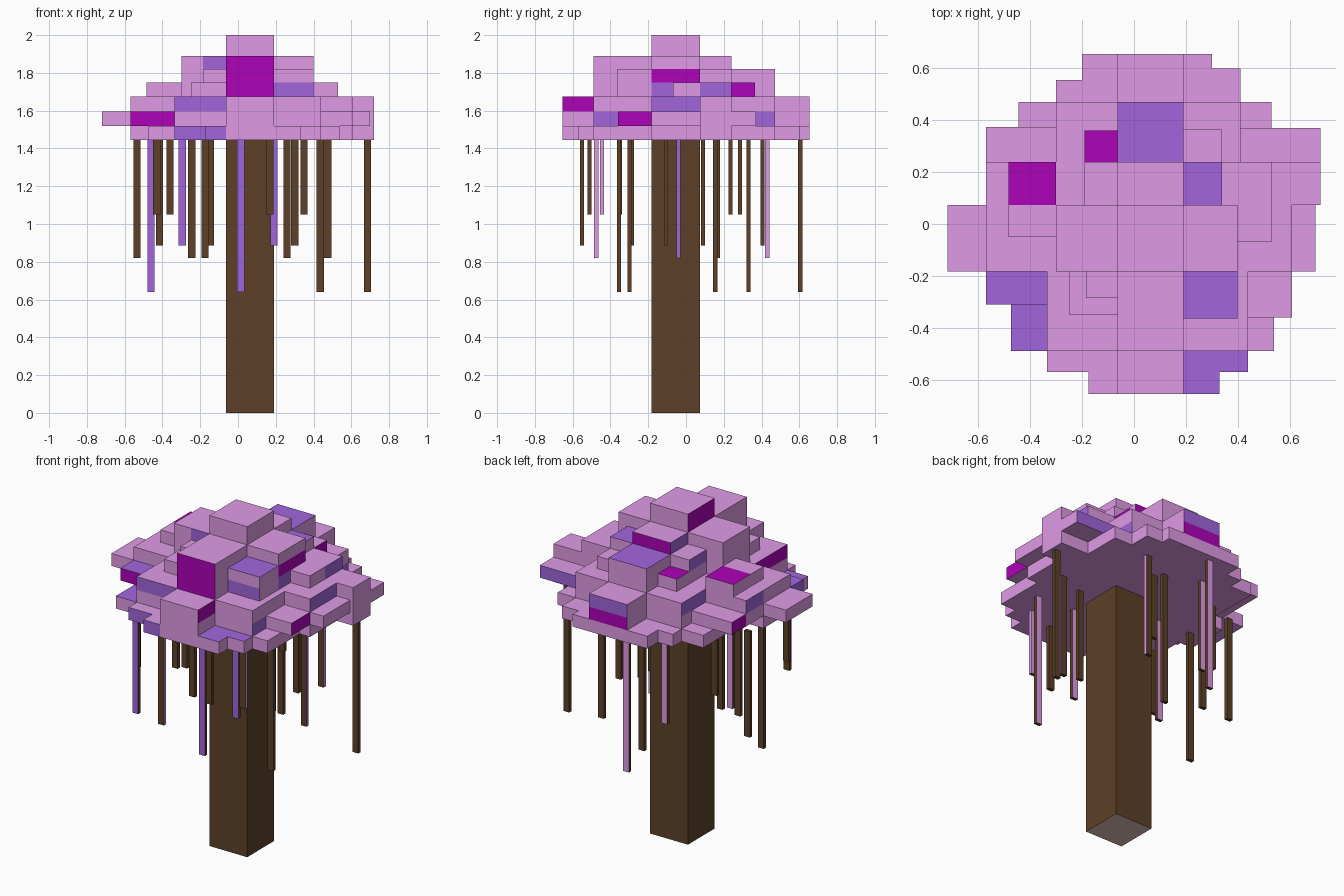
import bpy
import bmesh
from mathutils import Vector

if "Cube" in bpy.data.objects:
    bpy.data.objects.remove(bpy.data.objects["Cube"], do_unlink=True)

# Materials
COLOURS = {
    "pink": (.74, .33, .79), "purple": (.36, .13, .72), "magenta": (.42, .001, .48),
    "brown": (.11, .051, .02), "beige": (.72, .53, .47),
}
NAMES = list(COLOURS)
MATERIALS = []
for name, rgb in COLOURS.items():
    mat = bpy.data.materials.new(name)
    mat.use_nodes = True
    mat.diffuse_color = (*rgb, 1)
    shader = mat.node_tree.nodes["Principled BSDF"]
    shader.inputs["Base Color"].default_value = (*rgb, 1)
    shader.inputs["Roughness"].default_value = .9
    MATERIALS.append(mat)

SIDES = {
    "front": Vector((0, -1, 0)), "back": Vector((0, 1, 0)), "left": Vector((-1, 0, 0)),
    "right": Vector((1, 0, 0)), "top": Vector((0, 0, 1)), "bottom": Vector((0, 0, -1)),
}


def add_box(bm, low, high, base, paint):
    """Add a box whose named sides may have their own colour."""
    low, high = Vector(low), Vector(high)
    verts = bmesh.ops.create_cube(bm, size=1)["verts"]
    for v in verts:
        v.co = (low + high) / 2 + v.co * (high - low)
    faces = {f for v in verts for f in v.link_faces}
    for face in faces:
        face.normal_update()
        face.material_index = NAMES.index(base)
        for side, colour in paint.items():
            if face.normal.dot(SIDES[side]) > .9:
                face.material_index = NAMES.index(colour)


def finish(bm, name):
    mesh = bpy.data.meshes.new(name)
    bm.to_mesh(mesh)
    bm.free()
    for mat in MATERIALS:
        mesh.materials.append(mat)
    obj = bpy.data.objects.new(name, mesh)
    bpy.context.scene.collection.objects.link(obj)


def slab(x0, x1, y0, y1, **paint):
    return (x0, x1, y0, y1, paint)


def tier(name, bottom, top, slabs):
    """One canopy layer made of slabs, measured in hundredths."""
    bm = bmesh.new()
    for x0, x1, y0, y1, paint in slabs:
        add_box(bm, (x0 / 100, y0 / 100, bottom), (x1 / 100, y1 / 100, top), "pink", paint)
    finish(bm, name)


# Central square shared by the trunk and the cross arms
L, R, F, B = -6.4, 19, -18.3, 7.3

# Trunk
bm = bmesh.new()
add_box(bm, (L / 100, F / 100, 0), (R / 100, B / 100, 1.46), "brown", {"bottom": "beige"})
finish(bm, "trunk")

# Canopy, from the lowest layer to the crown
tier("canopy_base", 1.445, 1.52, [
    slab(L, R, -65.5, 65.5),
    slab(-57, L, F, B), slab(R, 61, F, B),
    slab(R, 44, -57, F, top="purple"), slab(R, 33, -65.5, -57, top="purple"),
    slab(44, 54, -49, F),
    slab(-33.5, L, -57, F, front="purple"), slab(-17.5, L, -65.5, -57, front="purple"),
    slab(-47.5, -33.5, -49, F, top="purple"),
    slab(-30, L, B, 55.5), slab(-20, L, 55.5, 65.5), slab(-44.5, -30, B, 47),
    slab(R, 41, B, 60), slab(R, 30, 60, 65.5), slab(41, 53, B, 47), slab(53, 72, B, 24),
])
tier("canopy_lower", 1.52, 1.595, [
    slab(L, R, -65.5, 65.5, back="magenta"),
    slab(-72, L, F, B), slab(R, 70, F, B),
    slab(R, 44, -49, F, right="purple"), slab(44, 61, -36, F, right="magenta"),
    slab(-33.5, L, -49, F),
    slab(-57, -33.5, -31, F, front="magenta", top="purple", left="purple"),
    slab(-30, L, B, 47), slab(-57, -30, B, 24), slab(-57, -30, 24, 37.5, left="magenta"),
    slab(R, 41, B, 47, right="purple"), slab(41, 72, B, 37, back="purple"),
])
tier("canopy_middle", 1.595, 1.675, [
    slab(L, R, -65.5, F, right="magenta"), slab(L, R, F, 65.5, back="purple"),
    slab(-57, L, F, B), slab(-57, -30, B, 24, left="purple"),
    slab(R, 61, F, B, right="purple"), slab(41, 72, B, 24),
    slab(R, 44, -49, F),
    slab(-33.5, L, -49, F, front="purple", left="magenta"),
    slab(-30, L, B, 47, left="purple"), slab(R, 41, B, 47),
])
tier("canopy_upper", 1.675, 1.75, [
    slab(L, R, -49, 47, front="magenta"),
    slab(-30, L, F, B), slab(R, 40, F, B, right="purple"),
    slab(34, 53, -7, B), slab(34, 53, B, 24, right="purple"),
    slab(R, 34, B, 36.5, right="magenta"),
    slab(-48.5, -30, -5, B), slab(-48.5, -30, B, 24, top="magenta"),
    slab(-19, L, B, 36, top="magenta"),
    slab(R, 40, -36.5, F, front="purple"), slab(-25, L, -35, F),
])
tier("canopy_high", 1.75, 1.82, [
    slab(L, R, -49, 47, front="magenta", top="purple"),
    slab(-30, L, F, B), slab(R, 40, F, B, right="magenta"),
    slab(R, 40, -36.5, F, top="purple"), slab(-18.5, L, -28.5, F),
    slab(-19, L, B, 24, left="purple"), slab(R, 34, B, 24, top="purple"),
])
tier("canopy_top", 1.82, 1.89, [
    slab(L, R, -49, F, front="magenta"),
    slab(L, R, F, 24, back="magenta", left="purple"),
    slab(-30, -18.5, F, B), slab(-18.5, L, F, B, front="purple"),
    slab(R, 40, F, B),
])
tier("crown", 1.89, 2, [slab(L, R, F, B, left="magenta")])


def vine(x, y, **paint):
    return (x, y, paint)


# Hanging vines, grouped by the height of their tips
VINES = {
    .64: [vine(-.46, -.07, front="purple"), vine(.015, -.355, front="purple"),
          vine(.435, -.30, back="pink"), vine(.685, .155),
          vine(-.03, .605, back="pink"), vine(.06, .33)],
    .82: [vine(-.535, .17), vine(-.245, -.08, back="pink"), vine(-.175, -.475, right="pink"),
          vine(.26, .43, right="pink"), vine(.475, -.04, right="purple")],
    .885: [vine(-.415, .09), vine(-.295, -.55, front="purple"),
           vine(-.145, .405, back="pink"), vine(.19, -.285, front="purple", back="pink"),
           vine(.30, -.105)],
    1.05: [vine(-.43, -.35), vine(-.36, .235), vine(.17, -.51),
           vine(.35, -.445, right="pink", back="pink"), vine(.1, .285)],
}
bm = bmesh.new()
for tip, group in VINES.items():
    for x, y, paint in group:
        add_box(bm, (x - .019, y - .011, tip), (x + .019, y + .011, 1.46), "brown", paint)
finish(bm, "hanging_vines")
